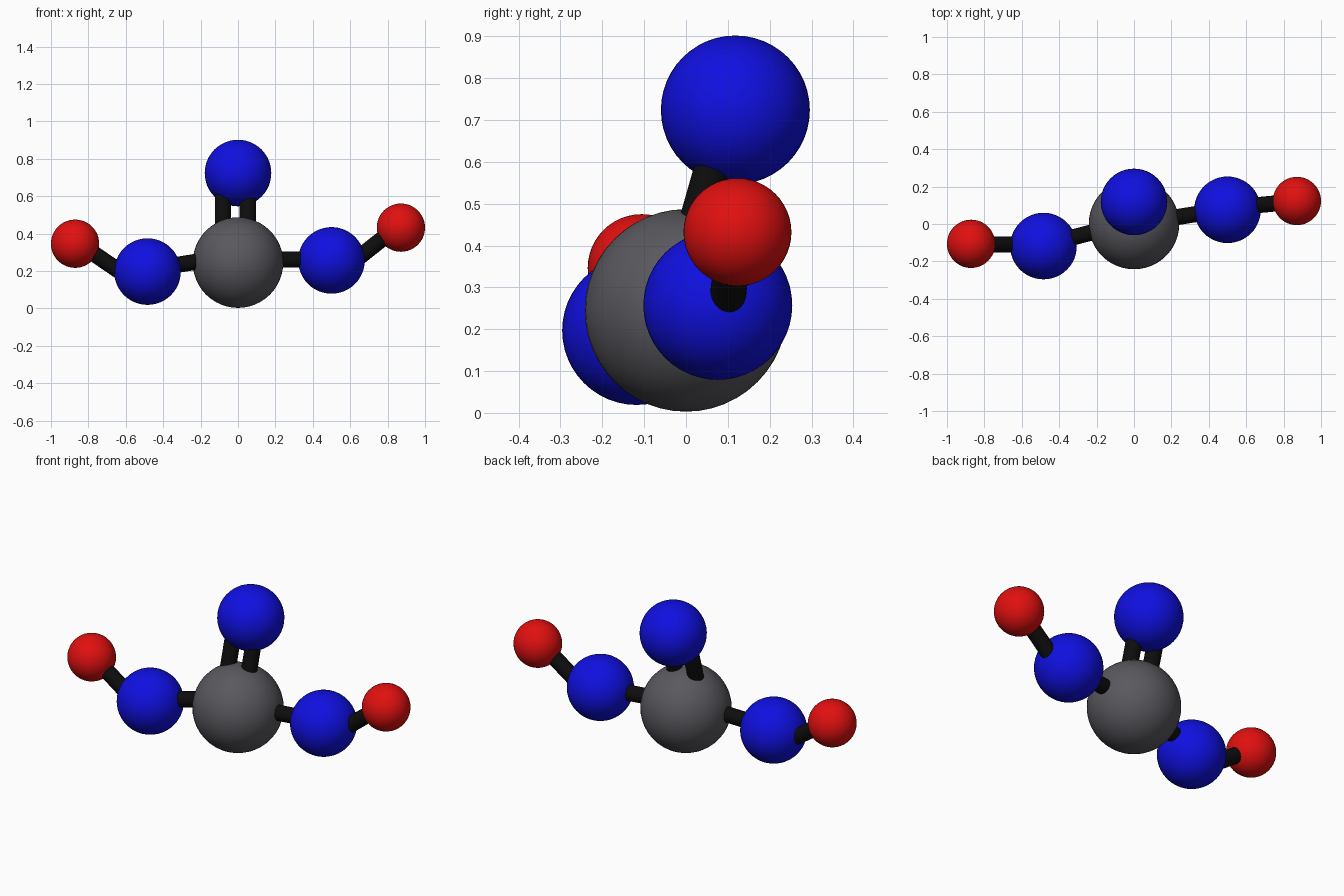
import bpy
from mathutils import Vector

if "Cube" in bpy.data.objects:
    bpy.data.objects.remove(bpy.data.objects["Cube"])


def material(name, rgb):
    m = bpy.data.materials.new(name)
    m.diffuse_color = (*rgb, 1)
    m.use_nodes = True
    m.node_tree.nodes["Principled BSDF"].inputs["Base Color"].default_value = m.diffuse_color
    return m


GREY = material("dark grey", (0.098, 0.098, 0.112))
BLUE = material("blue", (0.005, 0.005, 0.75))
RED = material("red", (0.75, 0.005, 0.005))
BLACK = material("black", (0.004, 0.004, 0.004))


def finish(name, mat):
    ob = bpy.context.object
    ob.name = name
    ob.data.materials.append(mat)
    bpy.ops.object.shade_smooth_by_angle()


def ball(name, centre, radius, mat):
    bpy.ops.mesh.primitive_uv_sphere_add(segments=48, ring_count=24,
                                         radius=radius, location=centre)
    finish(name, mat)


def rod(name, a, b, radius=0.043):
    a, b = Vector(a), Vector(b)
    d = b - a
    bpy.ops.mesh.primitive_cylinder_add(
        vertices=32, radius=radius, depth=d.length, location=(a + b) / 2,
        rotation=d.to_track_quat('Z', 'Y').to_euler())
    finish(name, BLACK)


# Atoms: large centre, three medium, two small at the ends
ball("centre_atom", (0, 0, 0.245), 0.242, GREY)
for name, c in (("top_atom", (0, 0.118, 0.724)),
                ("right_atom", (0.5, 0.076, 0.257)),
                ("left_atom", (-0.484, -0.118, 0.197))):
    ball(name, c, 0.178, BLUE)
for name, c in (("right_end_atom", (0.871, 0.123, 0.432)),
                ("left_end_atom", (-0.871, -0.106, 0.346))):
    ball(name, c, 0.129, RED)

# Double bond up to the top atom
for name, x in (("double_bond_left", -0.081), ("double_bond_right", 0.052)):
    rod(name, (x, -0.016, 0.31), (x, 0.096, 0.70))

# Single bonds out to the sides
rod("right_bond", (0.05, 0.008, 0.262), (0.5, 0.08, 0.262))
rod("left_bond", (-0.05, 0, 0.277), (-0.484, -0.112, 0.208))
rod("right_end_bond", (0.57, 0.092, 0.213), (0.86, 0.12, 0.442))
rod("left_end_bond", (-0.55, -0.112, 0.142), (-0.86, -0.107, 0.354))
